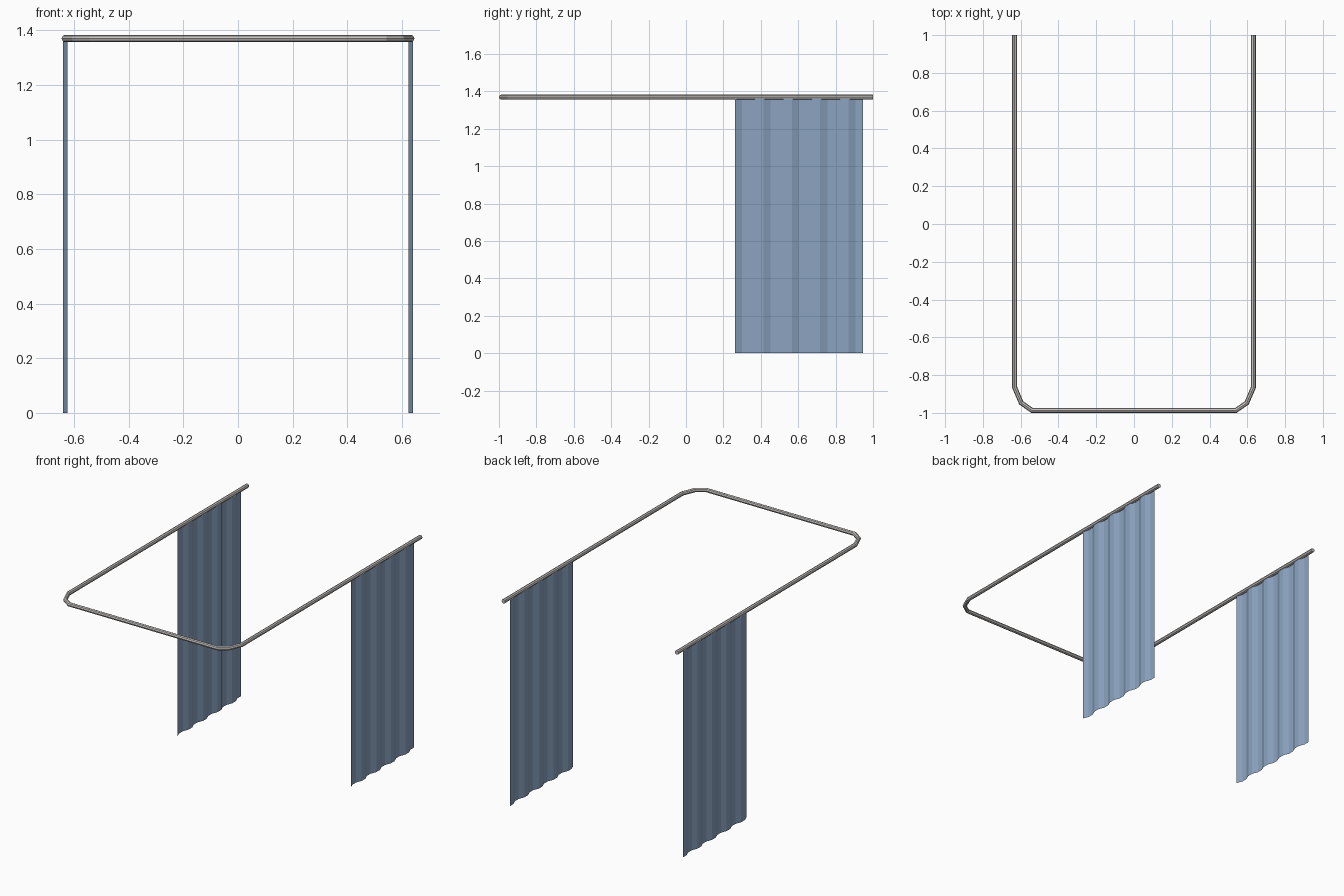
import bpy, math

if "Cube" in bpy.data.objects:
    bpy.data.objects.remove(bpy.data.objects["Cube"])

RAIL_X, RAIL_Z, RADIUS = 0.632, 1.3695, 0.0135


def material(name, rgb):
    m = bpy.data.materials.new(name)
    m.diffuse_color = (*rgb, 1)
    m.use_nodes = True
    m.node_tree.nodes["Principled BSDF"].inputs["Base Color"].default_value = m.diffuse_color
    return m


steel = material("grey metal", (0.56, 0.54, 0.52))
cloth = material("blue cloth", (0.26, 0.37, 0.53))

# U-shaped rail: octagonal tube swept along a path with chamfered front corners
half = [(RAIL_X, 1.0), (RAIL_X, -0.865), (0.597, -0.947), (0.54, -0.9865)]
path = half + [(-x, y) for x, y in reversed(half)]
curve = bpy.data.curves.new("curtain_rail", 'CURVE')
curve.dimensions = '3D'
curve.bevel_depth = RADIUS
curve.bevel_resolution = 2
curve.use_fill_caps = True
spline = curve.splines.new('POLY')
spline.points.add(len(path) - 1)
for p, (x, y) in zip(spline.points, path):
    p.co = (x, y, RAIL_Z, 1)
spline.use_smooth = False
curve.materials.append(steel)
rail = bpy.data.objects.new("curtain_rail", curve)
bpy.context.collection.objects.link(rail)
bpy.context.view_layer.objects.active = rail
rail.select_set(True)
bpy.ops.object.convert(target='MESH')


# Hanging curtain: a thin pleated sheet with alternating flats and slopes
def curtain(name, x0):
    y0, y1, n = 0.262, 0.945, 18
    verts = []
    for i in range(n + 1):
        y = y0 + (y1 - y0) * i / n
        x = x0 + 0.0075 * (1 if i % 4 in (0, 3) else -1)
        verts += [(x, y, 0), (x, y, 1.358)]
    faces = [(2 * i, 2 * i + 2, 2 * i + 3, 2 * i + 1) for i in range(n)]
    me = bpy.data.meshes.new(name)
    me.from_pydata(verts, [], faces)
    me.materials.append(cloth)
    ob = bpy.data.objects.new(name, me)
    bpy.context.collection.objects.link(ob)


curtain("right_curtain", RAIL_X)
curtain("left_curtain", -RAIL_X)
